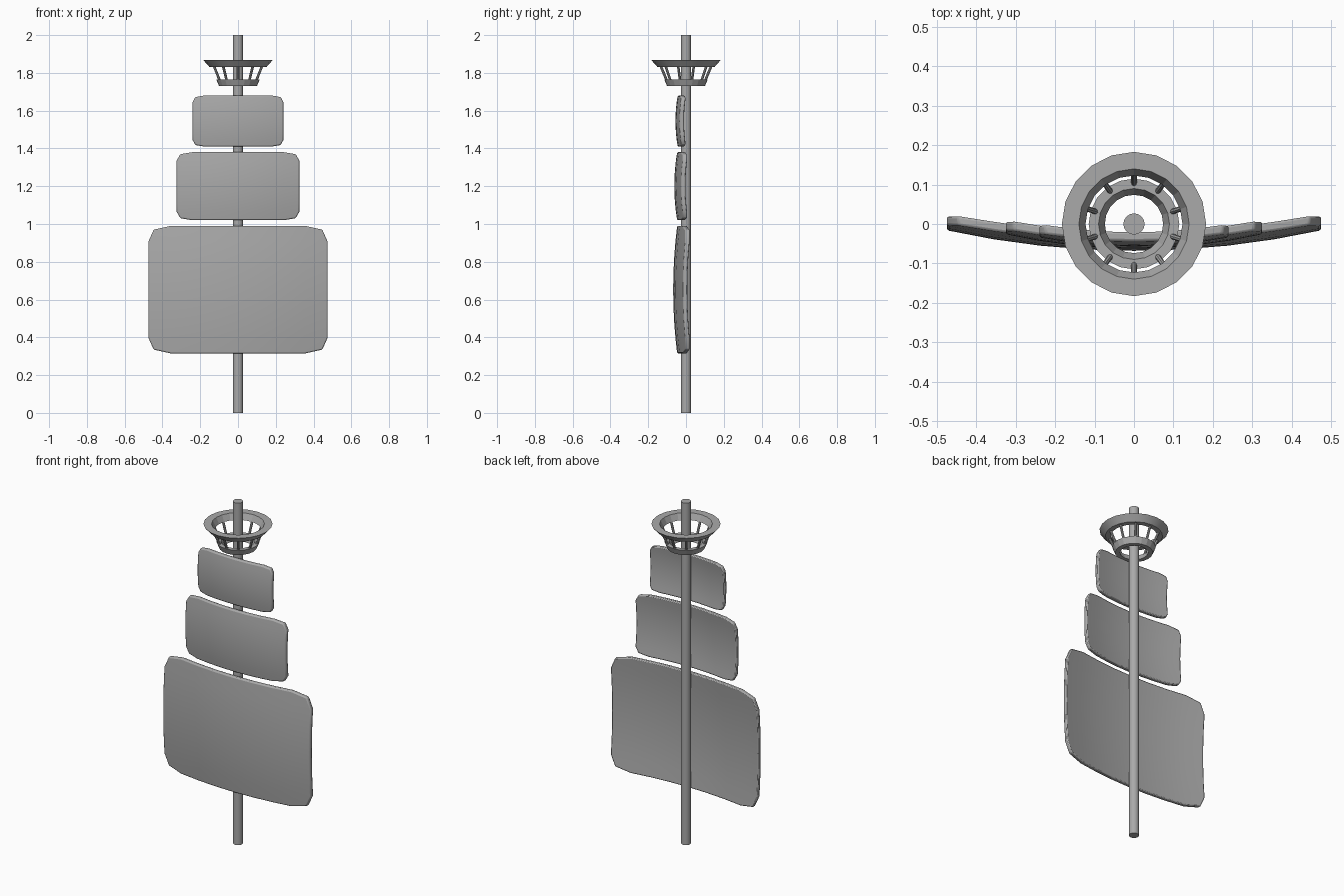
import bpy, bmesh, math
from mathutils import Vector

cube = bpy.data.objects.get("Cube")
if cube:
    bpy.data.objects.remove(cube, do_unlink=True)

grey = bpy.data.materials.new("plain grey")
grey.use_nodes = True
GREY = (0.4, 0.4, 0.4, 1)
grey.diffuse_color = GREY
grey.node_tree.nodes["Principled BSDF"].inputs["Base Color"].default_value = GREY


def finish(bm, name, angle=40):
    """Turn a bmesh into a smooth object with crisp edges."""
    bmesh.ops.recalc_face_normals(bm, faces=bm.faces)
    mesh = bpy.data.meshes.new(name)
    bm.to_mesh(mesh)
    bm.free()
    mesh.materials.append(grey)
    obj = bpy.data.objects.new(name, mesh)
    bpy.context.collection.objects.link(obj)
    bpy.ops.object.select_all(action='DESELECT')
    obj.select_set(True)
    bpy.context.view_layer.objects.active = obj
    bpy.ops.object.shade_smooth_by_angle(angle=math.radians(angle))
    return obj


def rod(name, start, end, radius, sides):
    start, end = Vector(start), Vector(end)
    axis = end - start
    bm = bmesh.new()
    bmesh.ops.create_cone(bm, cap_ends=True, segments=sides, radius1=radius,
                          radius2=radius, depth=axis.length)
    turn = axis.to_track_quat('Z', 'Y').to_matrix()
    for v in bm.verts:
        v.co = turn @ v.co + (start + end) / 2
    return finish(bm, name)


def ring(name, profile, sides=20):
    """Spin a closed (radius, height) profile round the mast."""
    bm = bmesh.new()
    loops = []
    for i in range(sides):
        a = math.tau * i / sides
        loops.append([bm.verts.new((r * math.cos(a), r * math.sin(a), z))
                      for r, z in profile])
    n = len(profile)
    for i in range(sides):
        a, b = loops[i], loops[(i + 1) % sides]
        for j in range(n):
            k = (j + 1) % n
            bm.faces.new((a[j], b[j], b[k], a[k]))
    return finish(bm, name, 15)


def sail(name, half_w, low, high, front, bow_x, bow_z, thick):
    """Billowed panel with clipped corners, bulging towards the front."""
    mid, half_h = (low + high) / 2, (high - low) / 2
    bm = bmesh.new()
    bmesh.ops.create_grid(bm, x_segments=8, y_segments=8, size=1)
    for v in bm.verts:
        u, w = v.co.x, v.co.y
        if abs(u) > 0.99 and abs(w) > 0.99:
            u, w = u * 0.94, w * 0.94
        v.co = (u * half_w, front + bow_x * u * u + bow_z * w * w, mid + w * half_h)
    # Add the back skin and the rim
    skin = list(bm.faces)
    back = bmesh.ops.extrude_face_region(bm, geom=skin)["geom"]
    for v in back:
        if isinstance(v, bmesh.types.BMVert):
            v.co.y += thick
    # Extruding keeps the first skin, so both sides are closed
    bm.normal_update()
    obj = finish(bm, name, 50)
    bevel = obj.modifiers.new("soft rim", 'BEVEL')
    bevel.width = 0.006
    bevel.segments = 2
    bevel.limit_method = 'ANGLE'
    bevel.angle_limit = math.radians(50)
    return obj


# Mast
rod("mast", (0, 0, 0), (0, 0, 2), 0.027, 16)

# Sails, bottom to top
sail("lower_sail", 0.475, 0.315, 0.99, -0.068, 0.052, 0.021, 0.024)
sail("middle_sail", 0.325, 1.02, 1.38, -0.062, 0.036, 0.015, 0.024)
sail("upper_sail", 0.24, 1.41, 1.68, -0.056, 0.022, 0.012, 0.024)

# Lookout basket
ring("basket_top_ring", [(0.183, 1.867), (0.14, 1.867), (0.123, 1.832), (0.152, 1.832)])
ring("basket_base_ring", [(0.115, 1.765), (0.09, 1.765), (0.074, 1.73), (0.1, 1.73)])
for i in range(10):
    a = math.tau * i / 10 + math.pi / 2
    c, s = math.cos(a), math.sin(a)
    rod(f"basket_bar_{i + 1}", (0.1 * c, 0.1 * s, 1.755),
        (0.136 * c, 0.136 * s, 1.842), 0.007, 8)
